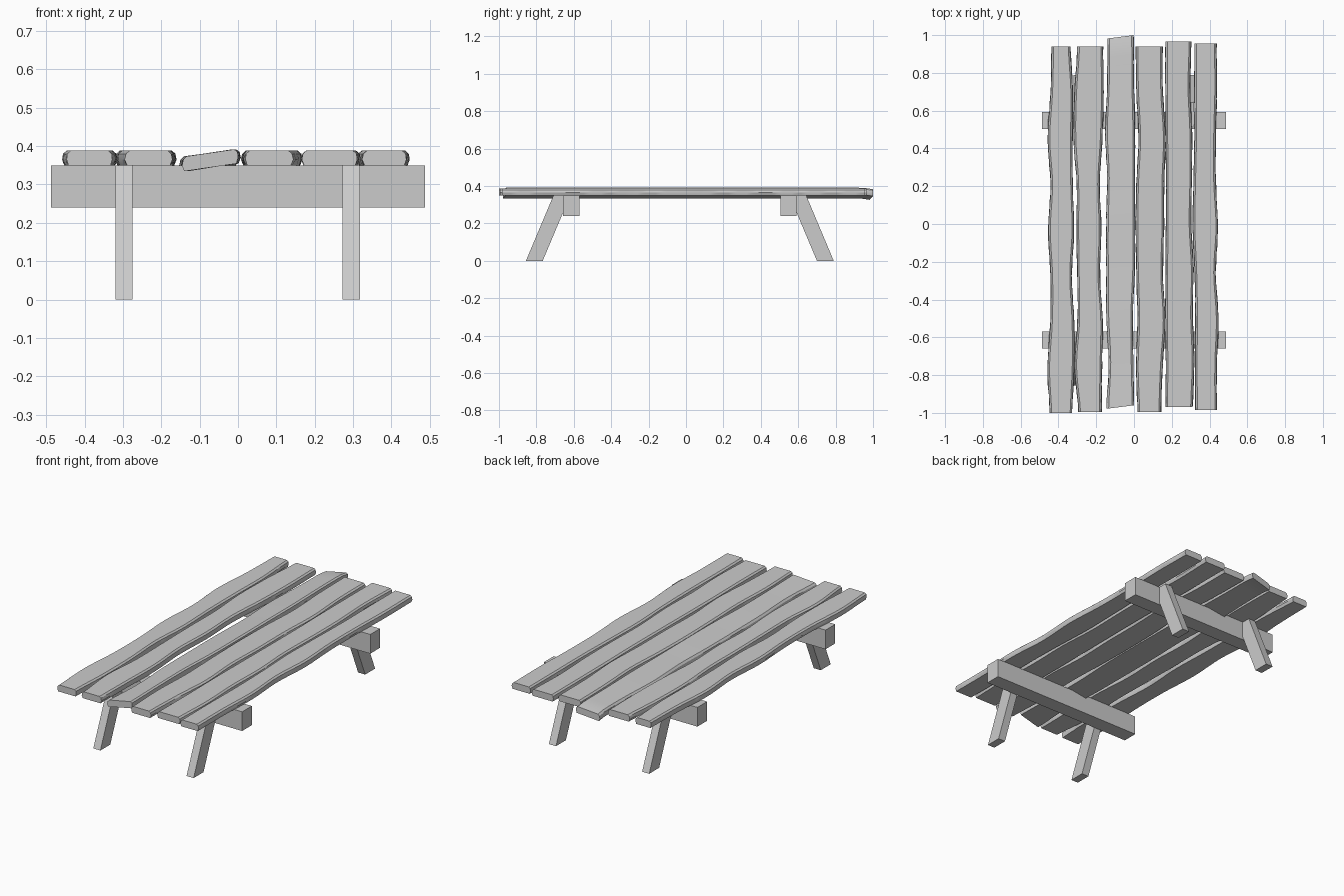
import bpy, bmesh, random

if "Cube" in bpy.data.objects:
    bpy.data.objects.remove(bpy.data.objects["Cube"])

random.seed(4)


def mesh_object(name, bm):
    bmesh.ops.recalc_face_normals(bm, faces=bm.faces)
    me = bpy.data.meshes.new(name)
    bm.to_mesh(me)
    bm.free()
    ob = bpy.data.objects.new(name, me)
    bpy.context.collection.objects.link(ob)
    return ob


def loft(name, rings):
    """Closed solid through a list of cross-section rings."""
    bm = bmesh.new()
    vs = [[bm.verts.new(p) for p in ring] for ring in rings]
    n = len(rings[0])
    for a, b in zip(vs, vs[1:]):
        for i in range(n):
            j = (i + 1) % n
            bm.faces.new((a[i], a[j], b[j], b[i]))
    bm.faces.new(vs[0])
    bm.faces.new(vs[-1])
    return mesh_object(name, bm)


def spline(vals, t):
    """Catmull-Rom value at t in 0..1."""
    f = t * (len(vals) - 1)
    i = min(int(f), len(vals) - 2)
    u = f - i
    p0, p1 = vals[max(i - 1, 0)], vals[i]
    p2, p3 = vals[i + 1], vals[min(i + 2, len(vals) - 1)]
    return p1 + 0.5 * u * (p2 - p0 + u * (2*p0 - 5*p1 + 4*p2 - p3 + u * (3*(p1 - p2) + p3 - p0)))


def plank(name, y0, y1, left, right, low_left=0.0, high_right=0.0, skew=0.0, droop=0.0):
    steps = 40
    rings = []
    for k in range(steps + 1):
        t = k / steps
        l, r = spline(left, t) / 1000, spline(right, t) / 1000
        w = r - l
        jl, jr = random.uniform(0, .003), random.uniform(0, .003)
        section = [(l + .004, .35), (r - .004, .35), (r + jr, .365), (r - .001, .38),
                   (r - .010, .388), (l + .010, .388), (l + .001, .38), (l - jl, .365)]
        ring = []
        for x, z in section:
            s = (x - l) / w
            z += -low_left * (1 - s) + high_right * s
            if t > .97:
                z -= droop * (t - .97) / .03
            ring.append((x, y0 + (y1 - y0) * t + skew * (s - 1), z))
        rings.append(ring)
    ob = loft(name, rings)
    # smooth along the worn edges, sharp at the corners
    bpy.ops.object.select_all(action='DESELECT')
    ob.select_set(True)
    bpy.context.view_layer.objects.active = ob
    bpy.ops.object.shade_smooth_by_angle(angle=0.5)


# Six uneven top planks: edge positions front to back, in thousandths
plank("plank_1", -1.0, .94,
      [-446, -457, -442, -441, -453, -441, -456, -441, -436],
      [-328, -317, -318, -330, -318, -325, -326, -324, -338])
plank("plank_2", -.995, .94,
      [-293, -314, -298, -300, -303, -303, -318, -314, -298],
      [-173, -170, -166, -181, -174, -182, -168, -162, -165])
plank("plank_3_tilted", -.96, 1.0,
      [-144, -133, -144, -146, -146, -141, -151, -141, -139],
      [0, -5, -6, 4, 5, 4, 4, -1, -2],
      low_left=.016, high_right=.005, skew=.018, droop=.008)
plank("plank_4", -.995, .94,
      [20, 12, 20, 14, 10, 14, 25, 14, 10],
      [142, 150, 165, 152, 158, 158, 166, 152, 150])
plank("plank_5", -.97, .965,
      [168, 169, 167, 168, 170, 171, 168, 167, 167],
      [310, 318, 310, 314, 302, 306, 306, 296, 302])
plank("plank_6", -.985, .955,
      [326, 324, 326, 322, 312, 316, 321, 320, 320],
      [438, 438, 446, 432, 444, 432, 432, 438, 436])

# Cross beams and splayed legs, mirrored about y = MID
MID = -.033
for side, end in ((-1, "front"), (1, "back")):
    def prism(name, x0, x1, profile):
        loft(name, [[(x, MID + side * d, z) for d, z in profile] for x in (x0, x1)])

    prism(end + "_beam", -.487, .487, [(.537, .24), (.625, .24), (.625, .35), (.537, .35)])
    for x, lr in ((-.297, "left"), (.295, "right")):
        prism(f"{end}_{lr}_leg", x - .0225, x + .0225,
              [(.733, 0), (.823, 0), (.676, .349), (.586, .349)])
